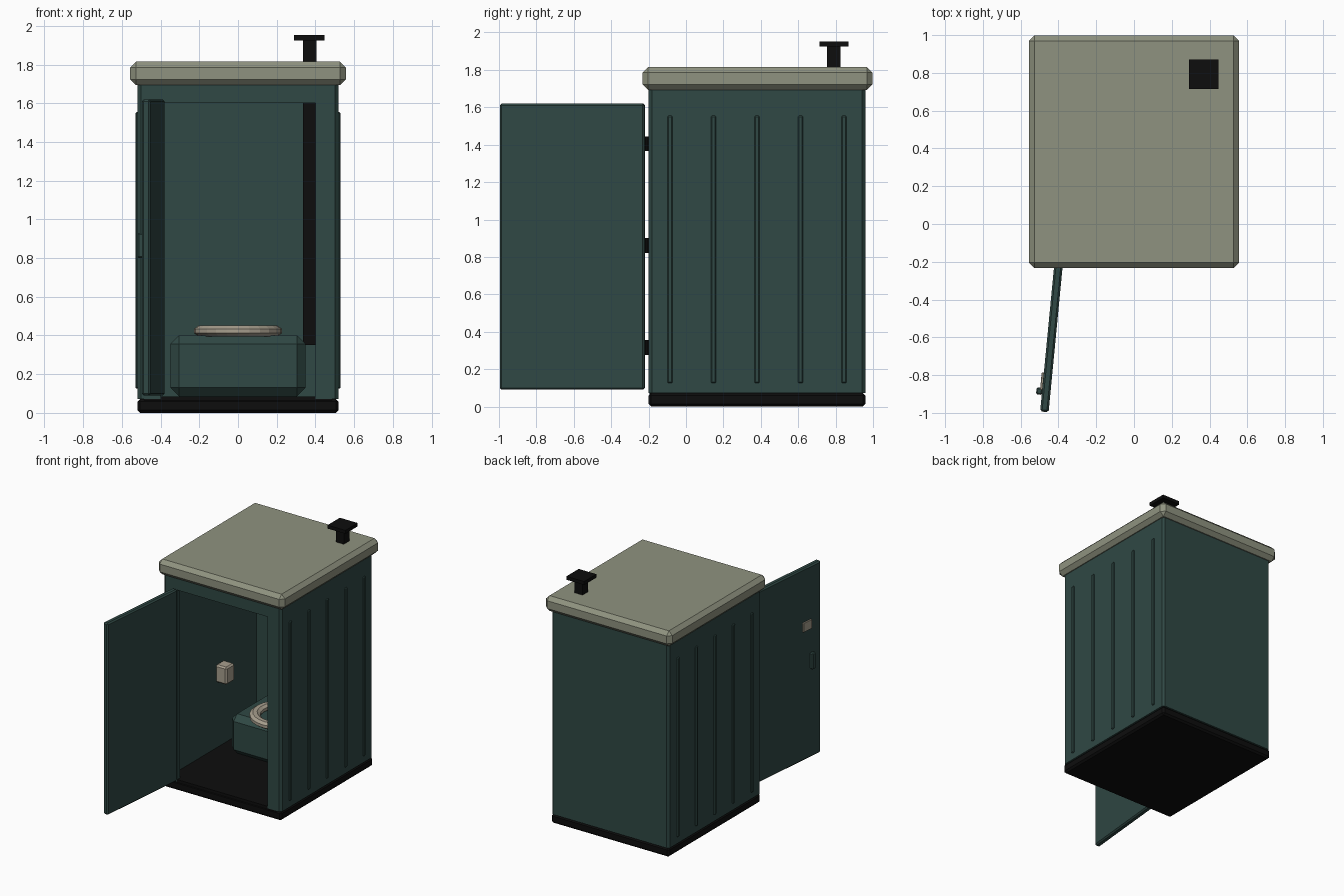
import bpy, bmesh, math
from mathutils import Matrix, Vector

if "Cube" in bpy.data.objects:
    bpy.data.objects.remove(bpy.data.objects["Cube"])


def mat(name, rgb):
    m = bpy.data.materials.new(name)
    m.diffuse_color = (*rgb, 1)
    m.use_nodes = True
    m.node_tree.nodes["Principled BSDF"].inputs["Base Color"].default_value = m.diffuse_color
    return m


GREEN = mat("dark_green", (0.029, 0.065, 0.058))
ROOF = mat("sage_grey", (0.275, 0.290, 0.215))
BLACK = mat("black", (0.004, 0.004, 0.004))
BEIGE = mat("warm_beige", (0.39, 0.345, 0.27))


def finish(name, bm, material):
    bmesh.ops.recalc_face_normals(bm, faces=bm.faces)
    me = bpy.data.meshes.new(name)
    bm.to_mesh(me)
    bm.free()
    me.materials.append(material)
    ob = bpy.data.objects.new(name, me)
    bpy.context.collection.objects.link(ob)
    return ob


def box(name, x, y, z, material, chamfer=0.0, matrix=None):
    """Box from (min, max) ranges with an optional flat chamfer."""
    bm = bmesh.new()
    bmesh.ops.create_cube(bm, size=1)
    for v in bm.verts:
        v.co = Vector([(r[0] + r[1]) / 2 + c * (r[1] - r[0]) for c, r in zip(v.co, (x, y, z))])
    if chamfer:
        bmesh.ops.bevel(bm, geom=bm.edges[:], offset=chamfer, segments=1,
                        affect='EDGES', profile=0.5)
    if matrix:
        bm.transform(matrix)
    return finish(name, bm, material)


# Base skid and cabin floor
box("base", (-0.52, 0.52), (-0.2, 0.96), (0, 0.072), BLACK, 0.014)
box("floor", (-0.485, 0.485), (-0.195, 0.925), (0.06, 0.085), BLACK)

# Cabin walls: C-shaped plan with the doorway at the front
c, X, F, B, t, d = 0.018, 0.52, -0.2, 0.96, 0.04, 0.40
half = [(d, F + t), (d, F), (X - c, F), (X, F + c), (X, B - c), (X - c, B)]
inner = [(X - t, B - t), (X - t, F + t)]
plan = half + [(-x, y) for x, y in reversed(half)]
plan += [(-x, y) for x, y in reversed(inner)] + inner
bm = bmesh.new()
face = bm.faces.new([bm.verts.new((x, y, 0.072)) for x, y in plan])
ext = bmesh.ops.extrude_face_region(bm, geom=[face])
bmesh.ops.translate(bm, vec=(0, 0, 1.64),
                    verts=[g for g in ext["geom"] if isinstance(g, bmesh.types.BMVert)])
finish("walls", bm, GREEN)
box("door_header", (-d, d), (F, F + t), (1.6, 1.71), GREEN)

# Vertical ribs on both sides
for side, s in (("right", 1), ("left", -1)):
    for i in range(5):
        y = -0.085 + i * 0.2325
        xs = sorted((s * 0.505, s * 0.53))
        box(f"{side}_rib_{i + 1}", xs, (y - 0.014, y + 0.014), (0.125, 1.555), GREEN, 0.006)

# Roof
box("roof", (-0.557, 0.557), (-0.233, 0.998), (1.693, 1.815), ROOF, 0.03)

# Vent pipe and cap
box("vent_pipe", (0.335, 0.405), (0.755, 0.825), (0.35, 1.93), BLACK)
box("vent_cap", (0.29, 0.447), (0.715, 0.87), (1.925, 1.952), BLACK)

# Bench with ring seat
box("bench", (-0.35, 0.35), (0.38, 0.92), (0.085, 0.40), GREEN, 0.045)
bm = bmesh.new()
N, M = 24, 8
rings = []
for i in range(N):
    a = 2 * math.pi * i / N
    ring = []
    for j in range(M):
        b = 2 * math.pi * (j + 0.5) / M
        r = 0.188 + 0.042 * math.cos(b)
        ring.append(bm.verts.new((r * math.cos(a), 0.54 + r * math.sin(a),
                                  0.423 + 0.03 * math.sin(b))))
    rings.append(ring)
for i in range(N):
    for j in range(M):
        p, q, k = rings[i], rings[(i + 1) % N], (j + 1) % M
        bm.faces.new((p[j], q[j], q[k], p[k]))
finish("seat", bm, BEIGE)

# Paper dispenser on the left wall
box("dispenser", (-0.485, -0.385), (0.405, 0.51), (0.61, 0.75), BEIGE, 0.012)

# Open door with its handle and latch plate, built straight then swung
swing = Matrix.Translation((-0.40, -0.22, 0)) @ Matrix.Rotation(math.radians(-5.5), 4, 'Z')
box("door", (-0.0225, 0.0225), (-0.778, 0), (0.09, 1.62), GREEN, 0.01, swing)
box("door_handle", (-0.053, -0.02), (-0.69, -0.652), (0.80, 0.93), GREEN, 0.007, swing)
box("latch_plate", (-0.034, -0.02), (-0.665, -0.572), (1.12, 1.195), BEIGE, 0.003, swing)

# Hinges
for i, z in enumerate((0.315, 0.86, 1.405)):
    bm = bmesh.new()
    bmesh.ops.create_cone(bm, cap_ends=True, segments=10, radius1=0.014, radius2=0.014,
                          depth=0.08, matrix=Matrix.Translation((-0.412, -0.212, z)))
    finish(f"hinge_{i + 1}", bm, BLACK)
